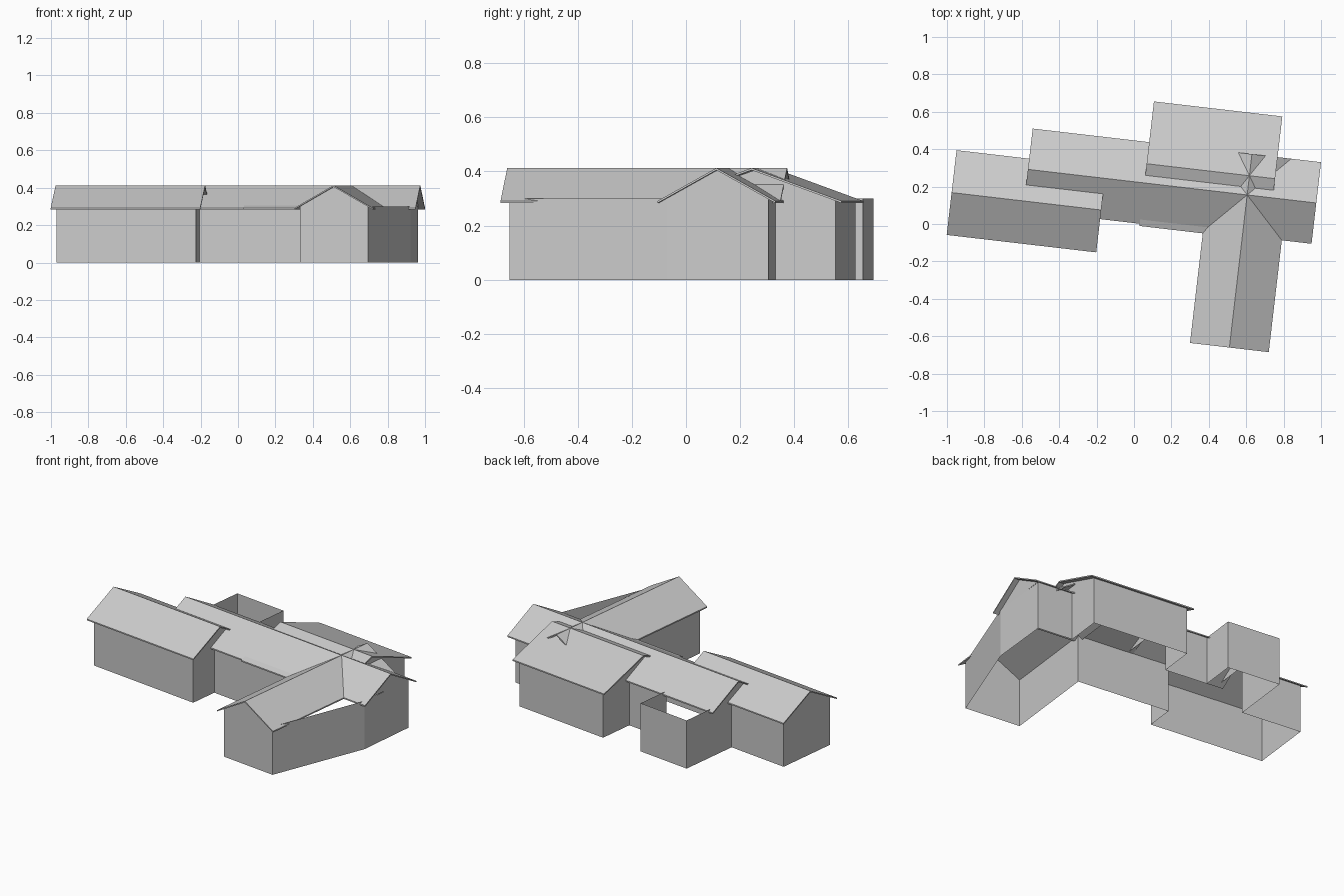
import bpy, math
from mathutils import Matrix

if "Cube" in bpy.data.objects:
    bpy.data.objects.remove(bpy.data.objects["Cube"])

# The whole house is turned slightly on its plot; parts use plan axes (u, v)
TURN = Matrix.Rotation(math.radians(-6.65), 4, 'Z')
WALL_H, RIDGE, EAVE, THICK = 0.30, 0.405, 0.283, 0.008


def make(name, verts, faces):
    me = bpy.data.meshes.new(name)
    me.from_pydata(verts, [], faces)
    me.transform(TURN)
    me.update()
    ob = bpy.data.objects.new(name, me)
    bpy.context.collection.objects.link(ob)
    return ob


def place(axis, along, across, z):
    return (along, across, z) if axis == 'u' else (across, along, z)


def roof(name, axis, a0, a1, lo, hi):
    """Thin folded gable roof: ridge runs along axis from a0 to a1."""
    mid = (lo + hi) / 2
    prof = [(lo, EAVE), (mid, RIDGE), (hi, EAVE),
            (hi, EAVE + THICK), (mid, RIDGE + THICK), (lo, EAVE + THICK)]
    verts = [place(axis, a, c, z) for a in (a0, a1) for c, z in prof]
    faces = [(i, (i + 1) % 6, (i + 1) % 6 + 6, i + 6) for i in range(6)]
    for k in (0, 6):
        faces += [(k, k + 1, k + 4, k + 5), (k + 1, k + 2, k + 3, k + 4)]
    if axis == 'u':
        faces = [f[::-1] for f in faces]
    return make(name, verts, faces)


def gable(name, axis, at, lo, hi):
    """Triangular wall infill under a roof end."""
    pts = [(lo, WALL_H), (hi, WALL_H), ((lo + hi) / 2, RIDGE)]
    return make(name, [place(axis, at, c, z) for c, z in pts], [(0, 1, 2)])


# Outer walls: open-topped and open-bottomed shell following the plan
plan = [(-.96, -.145), (-.21, -.145), (-.21, .035), (.40, .035), (.40, -.567),
        (.765, -.567), (.925, .035), (.92, .414), (.69, .414), (.69, .637),
        (.06, .637), (.06, .414), (-.22, .414), (-.22, .632), (-.567, .632),
        (-.567, .25), (-.96, .25)]
n = len(plan)
make("outer_walls",
     [(u, v, z) for z in (0, WALL_H) for u, v in plan],
     [(i, (i + 1) % n, (i + 1) % n + n, i + n) for i in range(n)])

# Roofs with overhanging eaves, crossing each other
roof("left_wing_roof", 'u', -.988, -.183, -.174, .282)
roof("main_roof", 'u', -.597, .955, .005, .444)
roof("back_wing_roof", 'u', .030, .721, -.007, .663)
roof("front_wing_roof", 'v', -.597, .444, .371, .795)

# Gable ends
for name, axis, at, lo, hi in [
        ("left_wing_gable_left", 'u', -.96, -.145, .25),
        ("left_wing_gable_right", 'u', -.21, -.145, .25),
        ("main_gable_left", 'u', -.567, .035, .414),
        ("main_gable_right", 'u', .922, .035, .414),
        ("back_wing_gable_left", 'u', .06, .035, .637),
        ("back_wing_gable_right", 'u', .69, .035, .637),
        ("front_wing_gable", 'v', -.567, .40, .765)]:
    gable(name, axis, at, lo, hi)
